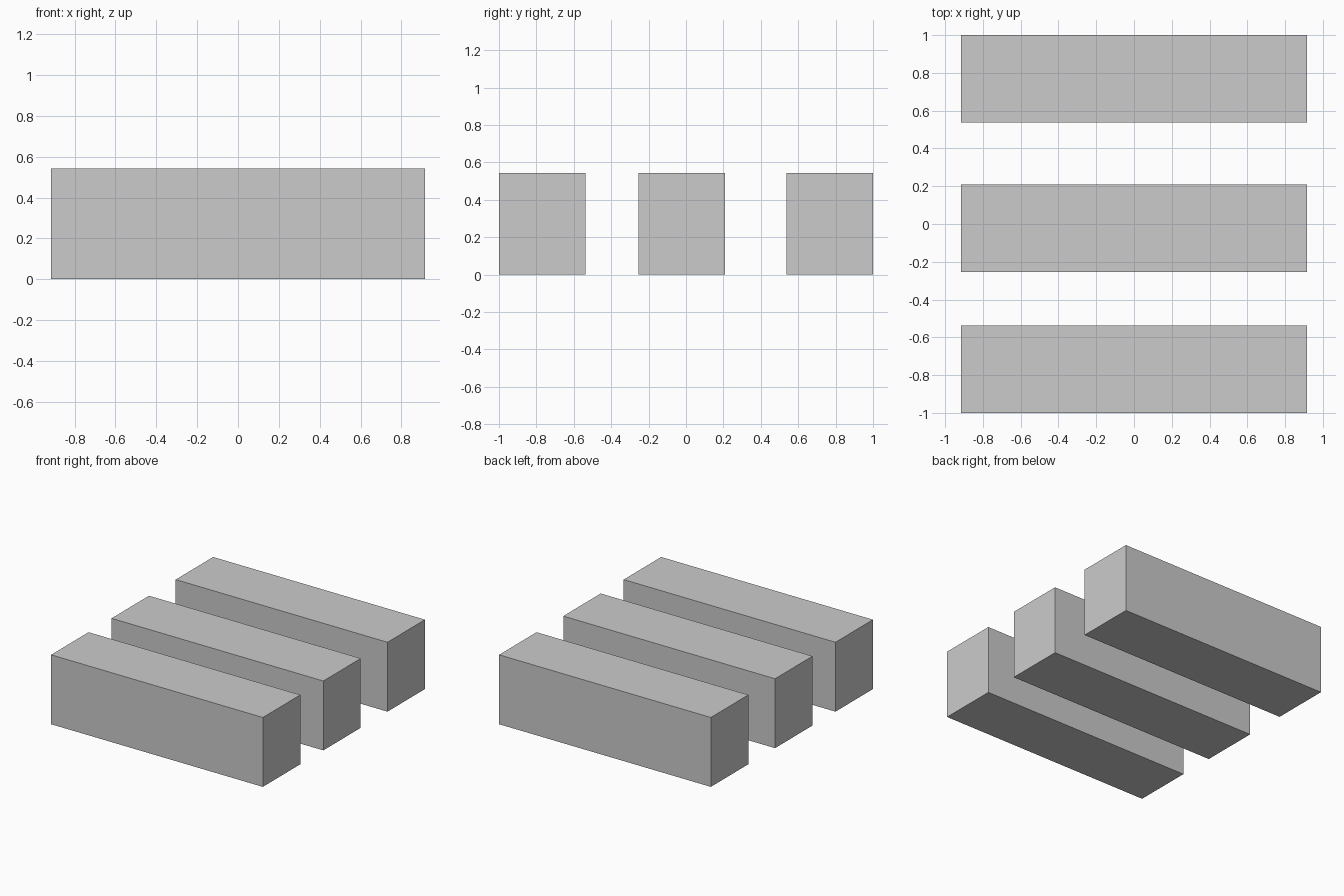
import bpy

if "Cube" in bpy.data.objects:
    bpy.data.objects.remove(bpy.data.objects["Cube"])

LENGTH, WIDTH, HEIGHT = 1.83, 0.462, 0.542


def block(name, y):
    """Long rectangular block standing on the ground, centred on y."""
    bpy.ops.mesh.primitive_cube_add(size=1, location=(0, y, HEIGHT / 2))
    ob = bpy.context.object
    ob.name = name
    ob.scale = (LENGTH, WIDTH, HEIGHT)
    bpy.ops.object.transform_apply(location=False, rotation=False, scale=True)
    return ob


# Three parallel blocks, the middle one slightly towards the front
for name, y in (("front_block", -1 + WIDTH / 2),
                ("middle_block", -0.023),
                ("back_block", 1 - WIDTH / 2)):
    block(name, y)
